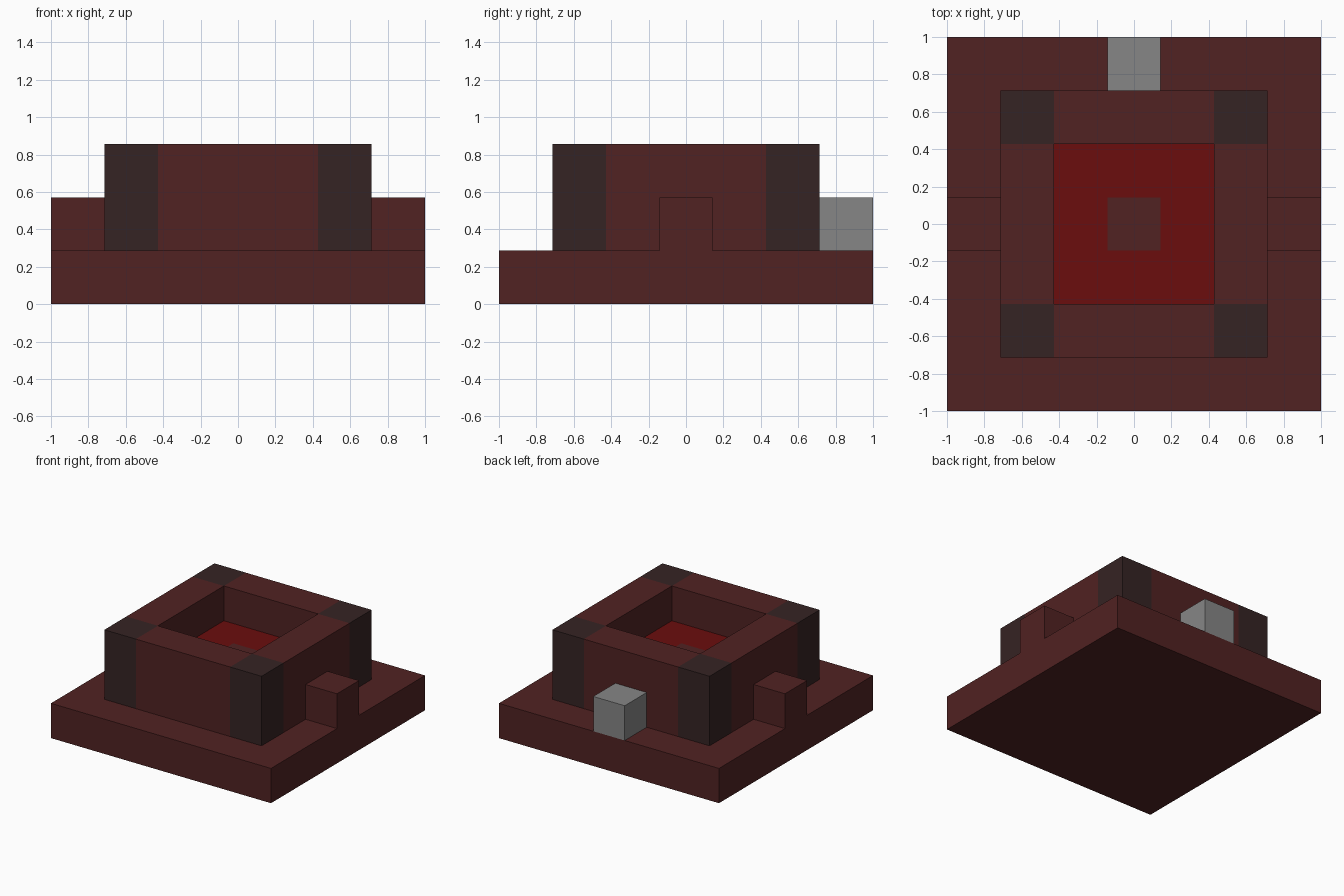
import bpy
import bmesh
from mathutils import Matrix

U = 2 / 7  # one block; the whole model sits on a seven-block grid

cube = bpy.data.objects.get("Cube")
if cube:
    bpy.data.objects.remove(cube, do_unlink=True)


def material(name, rgb):
    mat = bpy.data.materials.new(name)
    mat.use_nodes = True
    colour = (*rgb, 1)
    mat.diffuse_color = colour
    mat.node_tree.nodes["Principled BSDF"].inputs["Base Color"].default_value = colour
    return mat


brick = material("dark red brick", (0.082, 0.016, 0.016))
stone = material("charcoal brown", (0.036, 0.017, 0.017))
lava = material("deep red", (0.145, 0.004, 0.004))
grey = material("grey", (0.24, 0.24, 0.24))


def block(name, mat, centre, size):
    """Box placed and sized in block units."""
    bm = bmesh.new()
    place = Matrix.Translation([c * U for c in centre])
    scale = Matrix.Diagonal([s * U for s in size] + [1])
    bmesh.ops.create_cube(bm, size=1, matrix=place @ scale)
    mesh = bpy.data.meshes.new(name)
    bm.to_mesh(mesh)
    bm.free()
    mesh.materials.append(mat)
    obj = bpy.data.objects.new(name, mesh)
    bpy.context.collection.objects.link(obj)


# Base slab
block("base", brick, (0, 0, 0.5), (7, 7, 1))

# Walls and corner pillars around the pit
for side, s in (("right", -1), ("left", 1)):
    block(side + "_wall", brick, (2 * s, 0, 2), (1, 3, 2))
    block(side + "_step", brick, (3 * s, 0, 1.5), (1, 1, 1))
    for end, e in (("front", -1), ("back", 1)):
        block(f"{end}_{side}_pillar", stone, (2 * s, 2 * e, 2), (1, 1, 2))
for end, e in (("front", -1), ("back", 1)):
    block(end + "_wall", brick, (0, 2 * e, 2), (3, 1, 2))

# Pit floor: red ring around a brick centre
for s in (-1, 1):
    block("pit_floor_side", lava, (s, 0, 1.5), (1, 3, 1))
    block("pit_floor_end", lava, (0, s, 1.5), (1, 1, 1))
block("pit_centre", brick, (0, 0, 1.5), (1, 1, 1))

# Grey block behind the back wall
block("back_step", grey, (0, 3, 1.5), (1, 1, 1))
